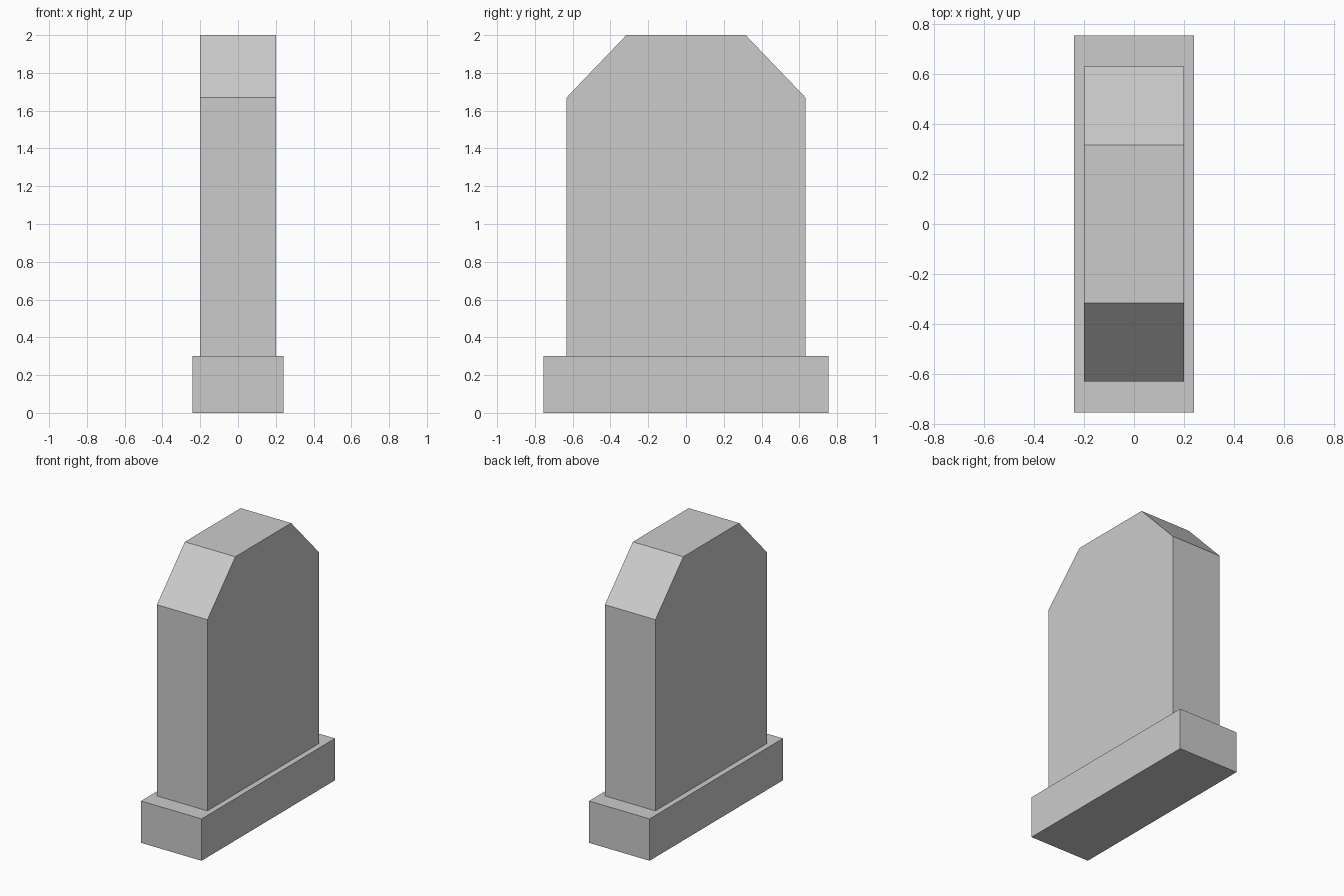
import bpy

if "Cube" in bpy.data.objects:
    bpy.data.objects.remove(bpy.data.objects["Cube"])

stone = bpy.data.materials.new("grey_stone")
stone.diffuse_color = (0.6, 0.6, 0.6, 1.0)
stone.use_nodes = True
stone.node_tree.nodes["Principled BSDF"].inputs["Base Color"].default_value = stone.diffuse_color


def extrude_profile(name, profile, half_width):
    """Extrude a (y, z) outline symmetrically along x."""
    n = len(profile)
    verts = [(x, y, z) for x in (-half_width, half_width) for y, z in profile]
    faces = [tuple(reversed(range(n))), tuple(range(n, 2 * n))]
    faces += [(i, (i + 1) % n, n + (i + 1) % n, n + i) for i in range(n)]
    mesh = bpy.data.meshes.new(name)
    mesh.from_pydata(verts, [], faces)
    mesh.materials.append(stone)
    obj = bpy.data.objects.new(name, mesh)
    bpy.context.collection.objects.link(obj)
    return obj


def mirrored(half):
    """Complete an outline from its +y half, listed bottom to top."""
    return half + [(-y, z) for y, z in reversed(half)]


# Wide plinth
extrude_profile("plinth", mirrored([(0.755, 0.0), (0.755, 0.30)]), 0.24)

# Upright slab with chamfered top corners
extrude_profile("headstone_slab",
                mirrored([(0.632, 0.30), (0.632, 1.67), (0.316, 2.0)]), 0.20)
